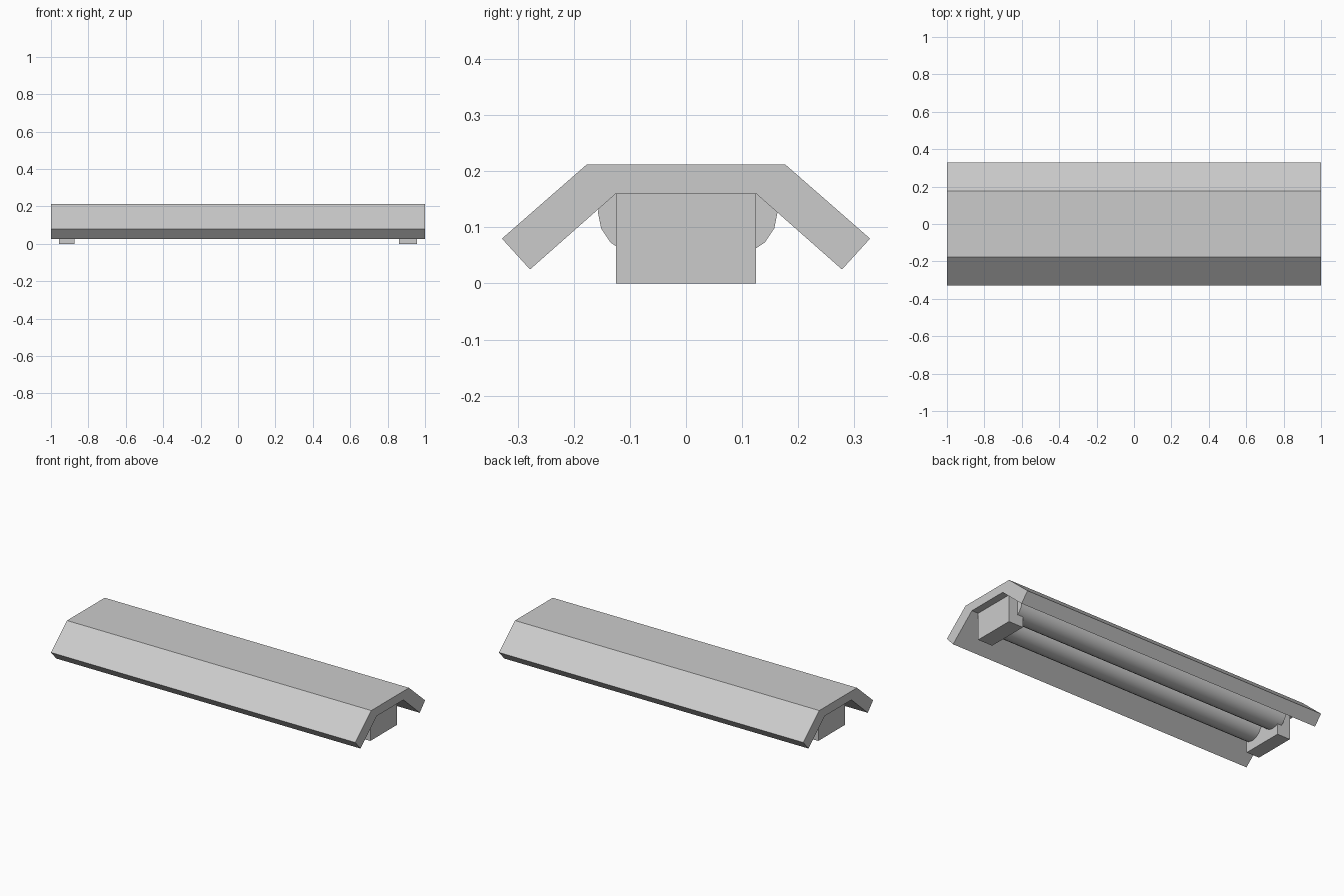
import bpy, bmesh, math

if "Cube" in bpy.data.objects:
    bpy.data.objects.remove(bpy.data.objects["Cube"])


def make_object(name, bm):
    bmesh.ops.recalc_face_normals(bm, faces=bm.faces)
    mesh = bpy.data.meshes.new(name)
    bm.to_mesh(mesh)
    bm.free()
    obj = bpy.data.objects.new(name, mesh)
    bpy.context.collection.objects.link(obj)
    return obj


def extrude_x(name, profile, x0, x1):
    """Closed (y, z) profile swept along x."""
    bm = bmesh.new()
    face = bm.faces.new([bm.verts.new((x0, y, z)) for y, z in profile])
    out = bmesh.ops.extrude_face_region(bm, geom=[face])
    verts = [g for g in out["geom"] if isinstance(g, bmesh.types.BMVert)]
    bmesh.ops.translate(bm, verts=verts, vec=(x1 - x0, 0, 0))
    return make_object(name, bm)


# Folded reflector hood
half = [(0.177, 0.212), (0.328, 0.08), (0.278, 0.025), (0.125, 0.16)]
extrude_x("reflector_hood", half + [(-y, z) for y, z in reversed(half)], -1, 1)

# Lamp holder blocks at both ends
block = [(-0.125, 0), (0.125, 0), (0.125, 0.16), (-0.125, 0.16)]
extrude_x("left_lamp_holder", block, -0.957, -0.873)
extrude_x("right_lamp_holder", block, 0.862, 0.957)

# Two round tubes running between the holders
for name, y in (("front_tube", -0.081), ("back_tube", 0.087)):
    sides, r = 16, 0.076
    ring = [(y + r * math.cos(2 * math.pi * i / sides),
             0.127 + r * math.sin(2 * math.pi * i / sides)) for i in range(sides)]
    tube = extrude_x(name, ring, -0.9, 0.9)
    bpy.ops.object.select_all(action="DESELECT")
    tube.select_set(True)
    bpy.context.view_layer.objects.active = tube
    bpy.ops.object.shade_smooth_by_angle(angle=math.radians(40))
